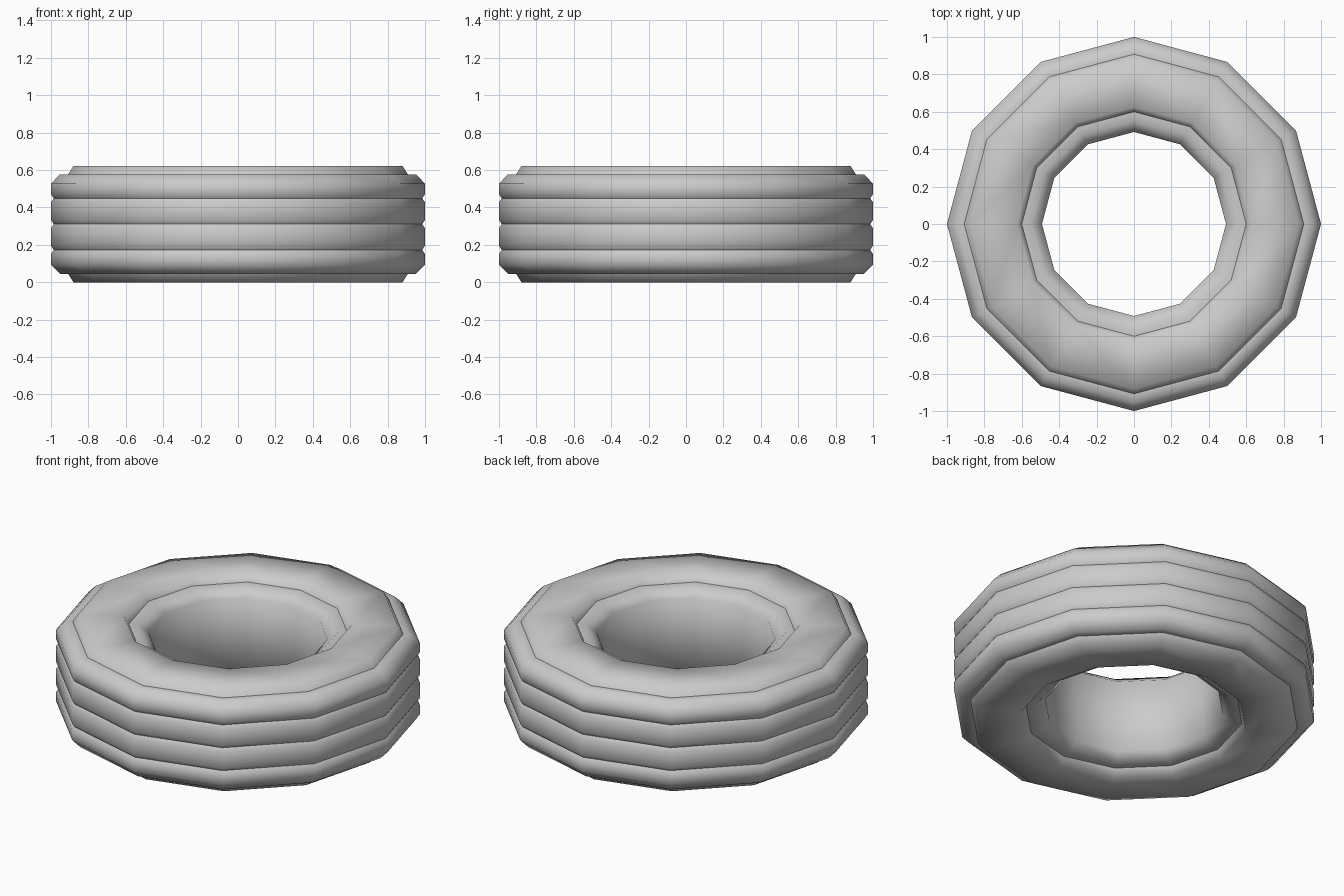
import bpy, bmesh
from math import sin, cos, pi

if "Cube" in bpy.data.objects:
    bpy.data.objects.remove(bpy.data.objects["Cube"])

SIDES = 12
H = 0.622
MID = H / 2

# Upper half of the tyre section, inner wall to tread: (radius, z, crease)
upper = [
    (0.492, 0.53, False), (0.55, 0.577, False), (0.60, 0.577, True),
    (0.625, H, False), (0.88, H, False),
    (0.908, 0.577, True), (0.952, 0.577, False), (1.0, 0.527, False),
    (1.0, 0.471, False), (0.985, 0.449, True), (1.0, 0.427, False),
    (1.0, MID + 0.022, False),
]
# Middle tread groove, then the lower half mirrored
lower = [(r, H - z, c) for r, z, c in reversed(upper)]
profile = upper + [(0.985, MID, True)] + lower

bm = bmesh.new()
rings = []
for i in range(SIDES):
    a = 2 * pi * i / SIDES
    rings.append([bm.verts.new((r * cos(a), r * sin(a), z)) for r, z, c in profile])

# Skin the closed section around the axis
n = len(profile)
for i in range(SIDES):
    a, b = rings[i], rings[(i + 1) % SIDES]
    for j in range(n):
        k = (j + 1) % n
        bm.faces.new((a[j], a[k], b[k], b[j])).smooth = True
bmesh.ops.recalc_face_normals(bm, faces=bm.faces)

# Crisp creases at the sidewall steps and groove bottoms
for i in range(SIDES):
    for j, (r, z, crease) in enumerate(profile):
        if crease:
            bm.edges.get((rings[i][j], rings[(i + 1) % SIDES][j])).smooth = False

mesh = bpy.data.meshes.new("tyre")
bm.to_mesh(mesh)
bm.free()
tyre = bpy.data.objects.new("tyre", mesh)
bpy.context.collection.objects.link(tyre)
